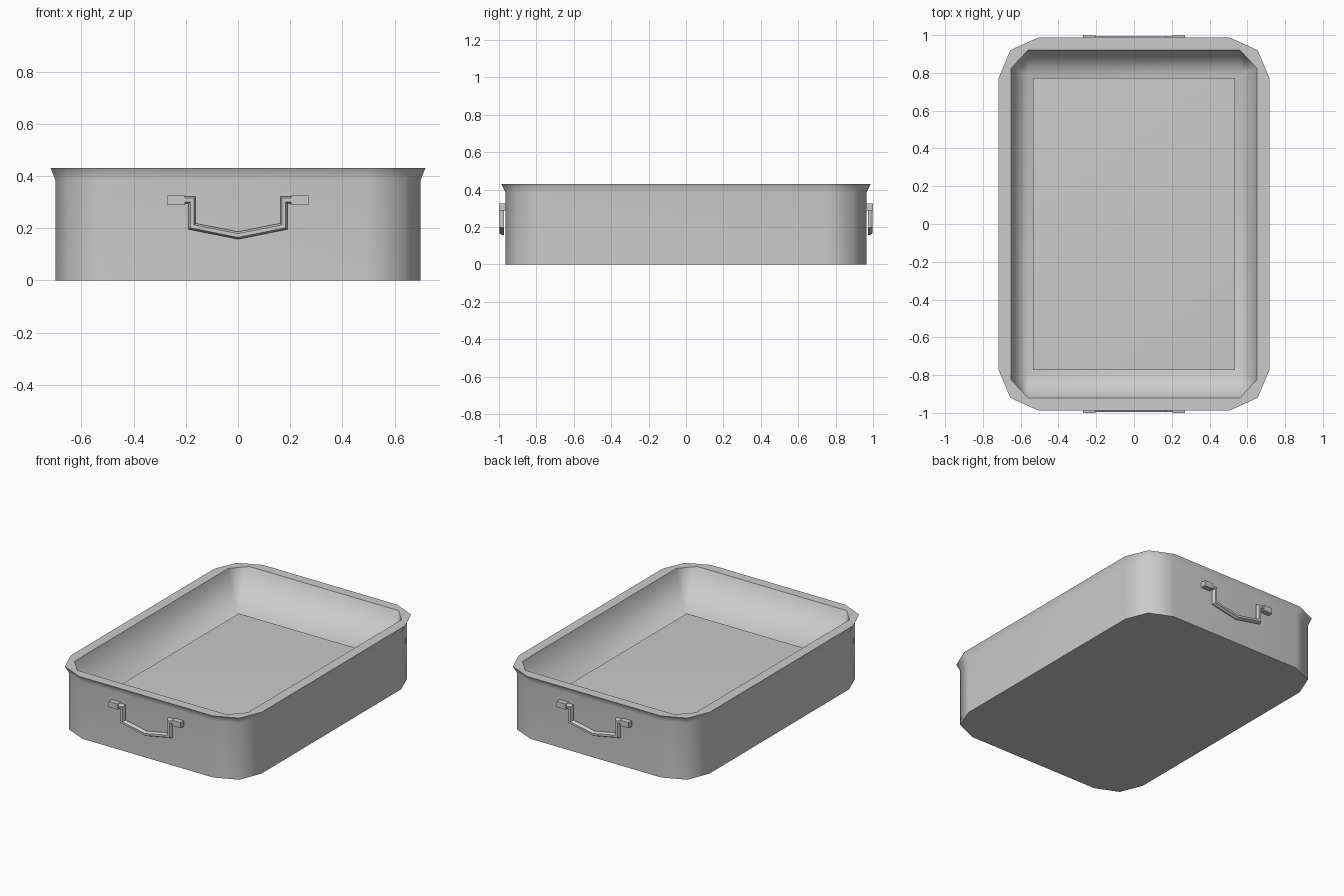
import bpy, bmesh
from mathutils import Vector

cube = bpy.data.objects.get("Cube")
if cube:
    bpy.data.objects.remove(cube)

metal = bpy.data.materials.new("grey metal")
metal.use_nodes = True
GREY = (0.6, 0.6, 0.6, 1)
metal.diffuse_color = GREY
metal.node_tree.nodes["Principled BSDF"].inputs["Base Color"].default_value = GREY


def finish(bm, name, smooth=False):
    bmesh.ops.recalc_face_normals(bm, faces=bm.faces[:])
    for f in bm.faces:
        f.smooth = smooth
    mesh = bpy.data.meshes.new(name)
    bm.to_mesh(mesh)
    bm.free()
    mesh.materials.append(metal)
    obj = bpy.data.objects.new(name, mesh)
    bpy.context.collection.objects.link(obj)
    if smooth:
        weighted = obj.modifiers.new("large faces stay flat", 'WEIGHTED_NORMAL')
        weighted.mode = 'FACE_AREA'
        weighted.keep_sharp = True


def loft(bm, rings):
    """Skin closed rings of vertices and cap both ends."""
    for lower, upper in zip(rings, rings[1:]):
        n = len(lower)
        for i in range(n):
            j = (i + 1) % n
            bm.faces.new((lower[i], lower[j], upper[j], upper[i]))
    bm.faces.new(rings[0][::-1])
    bm.faces.new(rings[-1])


def corner_ring(bm, corner, z):
    """Repeat a three-point corner in all four quadrants, counter-clockwise."""
    pts = []
    for sx, sy in ((1, 1), (-1, 1), (-1, -1), (1, -1)):
        quarter = [(sx * x, sy * y, z) for x, y in corner]
        pts += quarter if sx * sy > 0 else quarter[::-1]
    return [bm.verts.new(p) for p in pts]


def box(bm, centre, size):
    for v in bmesh.ops.create_cube(bm, size=1)["verts"]:
        v.co = Vector(centre) + Vector(a * b for a, b in zip(v.co, size))


# Pan: outer wall, flared rim, flat lip, sloping inside and square-cornered floor
body = [(0.70, 0.75), (0.64, 0.90), (0.49, 0.965)]
rim = [(0.718, 0.77), (0.655, 0.92), (0.505, 0.988)]
opening = [(0.65, 0.825), (0.605, 0.873), (0.56, 0.922)]
floor = [(0.56, 0.79)] * 3
FLARE_Z, FLOOR_Z = 0.385, 0.152

bm = bmesh.new()
levels = [(body, 0), (body, FLARE_Z), (rim, 0.43), (opening, 0.43), (floor, FLOOR_Z)]
loft(bm, [corner_ring(bm, c, z) for c, z in levels])
bmesh.ops.remove_doubles(bm, verts=bm.verts[:], dist=0.0001)
# The base, rim and opening outlines are hard creases
for e in bm.edges:
    z0, z1 = (v.co.z for v in e.verts)
    soft = any(abs(z0 - z) < 0.001 for z in (FLARE_Z, FLOOR_Z))
    e.smooth = abs(z0 - z1) > 0.001 or soft
finish(bm, "pan", smooth=True)

# Raised panel lying on the floor
bm = bmesh.new()
box(bm, (0, 0, 0.15), (1.07, 1.545, 0.05))
finish(bm, "floor_panel", smooth=True)


def bar(bm, path, y, half_width, half_depth):
    """Sweep a section with chamfered outer face along an xz path, with mitred bends."""
    pts = [Vector(p) for p in path]
    rings = []
    for i, p in enumerate(pts):
        into = (p - pts[max(i - 1, 0)]).normalized()
        out = (pts[min(i + 1, len(pts) - 1)] - p).normalized()
        into, out = (into if i else out), (out if i < len(pts) - 1 else into)
        tangent = (into + out).normalized()
        side = Vector((-tangent.y, tangent.x)) * half_width / tangent.dot(into)
        rings.append([
            bm.verts.new((p.x + s * side.x, y + d * half_depth, p.y + s * side.y))
            for s, d in ((0.5, 1), (-0.5, 1), (-1, 0), (-1, -1), (1, -1), (1, 0))])
    loft(bm, rings)


# Handles: two mounting blocks joined by a bent drop bar, at each end
half = [(-0.21, 0.308), (-0.176, 0.308), (-0.176, 0.207)]
path = half + [(0, 0.172)] + [(-x, z) for x, z in reversed(half)]
for name, end in (("front_handle", -1), ("back_handle", 1)):
    bm = bmesh.new()
    for side in (-1, 1):
        box(bm, (side * 0.237, end * 0.98, 0.307), (0.066, 0.04, 0.038))
    bar(bm, path, end * 0.984, 0.014, end * 0.012)
    finish(bm, name)
